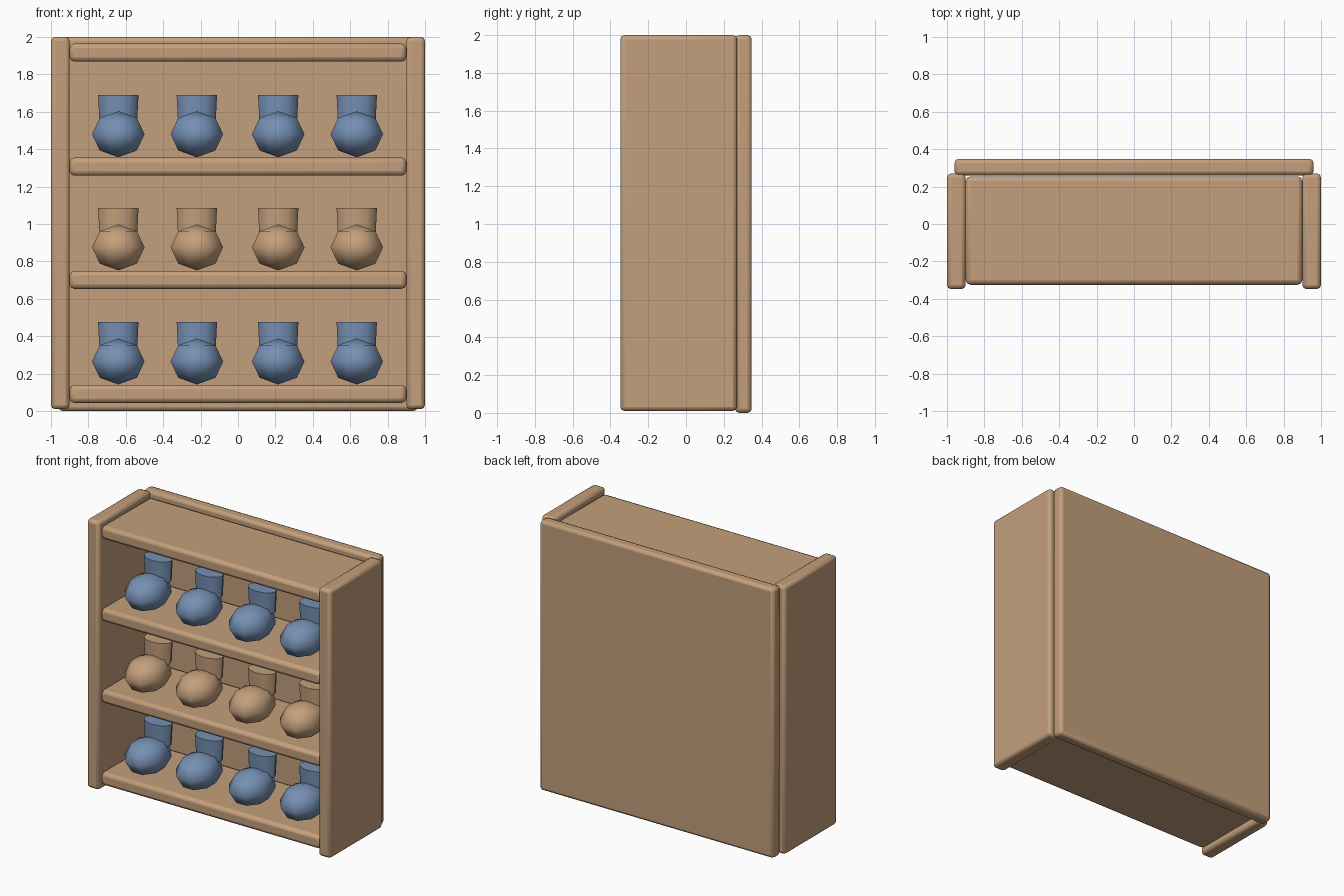
import bpy, math
from mathutils import Matrix

if "Cube" in bpy.data.objects:
    bpy.data.objects.remove(bpy.data.objects["Cube"], do_unlink=True)


def material(name, rgb):
    m = bpy.data.materials.new(name)
    m.use_nodes = True
    colour = (*rgb, 1)
    m.diffuse_color = colour
    m.node_tree.nodes["Principled BSDF"].inputs["Base Color"].default_value = colour
    return m


wood = material("tan_wood", (0.55, 0.35, 0.2))
blue = material("slate_blue", (0.18, 0.28, 0.45))


def finish(name, mat, angle):
    ob = bpy.context.object
    ob.name = name
    ob.data.materials.append(mat)
    bpy.ops.object.transform_apply(location=False, rotation=True, scale=True)
    bpy.ops.object.shade_smooth_by_angle(angle=math.radians(angle))
    return ob


def board(name, low, high, bevel):
    """Rounded plank between two corners."""
    centre = [(a + b) / 2 for a, b in zip(low, high)]
    bpy.ops.mesh.primitive_cube_add(size=1, location=centre)
    ob = bpy.context.object
    ob.scale = [b - a for a, b in zip(low, high)]
    finish(name, wood, 40)
    mod = ob.modifiers.new("rounded_edges", "BEVEL")
    mod.width = bevel
    mod.segments = 2


def boot(name, x, z, mat):
    """Low-poly foot with a short ankle shaft; z is the shelf top."""
    bpy.ops.mesh.primitive_uv_sphere_add(segments=8, ring_count=4, radius=1,
                                         location=(x, -0.14, z + 0.125))
    foot = bpy.context.object
    # Turn half a segment so the toe is a short level edge
    foot.data.transform(Matrix.Rotation(math.pi / 8, 4, "Z"))
    foot.scale = (0.152, 0.195, 0.123)
    finish(name + "_foot", mat, 70)

    bpy.ops.mesh.primitive_cone_add(vertices=12, radius1=0.1, radius2=0.108,
                                    depth=0.16, location=(x, -0.02, z + 0.255))
    bpy.context.object.scale = (1, 0.65, 1)
    finish(name + "_shaft", mat, 40)


# Cabinet shell
board("back_panel", (-0.96, 0.26, 0), (0.96, 0.348, 2), 0.022)
board("left_side", (0.9, -0.348, 0.01), (1, 0.27, 2), 0.022)
board("right_side", (-1, -0.348, 0.01), (-0.9, 0.27, 2), 0.022)

# Shelves
shelf_tops = (0.14, 0.75, 1.355, 1.965)
for i, top in enumerate(shelf_tops):
    board(f"shelf_{i + 1}", (-0.9, -0.325, top - 0.097), (0.9, 0.255, top), 0.025)

# Rows of boots, alternating colours
for i, (top, mat) in enumerate(zip(shelf_tops, (blue, wood, blue))):
    for j, x in enumerate((-0.64, -0.22, 0.215, 0.635)):
        boot(f"boot_{i + 1}_{j + 1}", x, top, mat)
